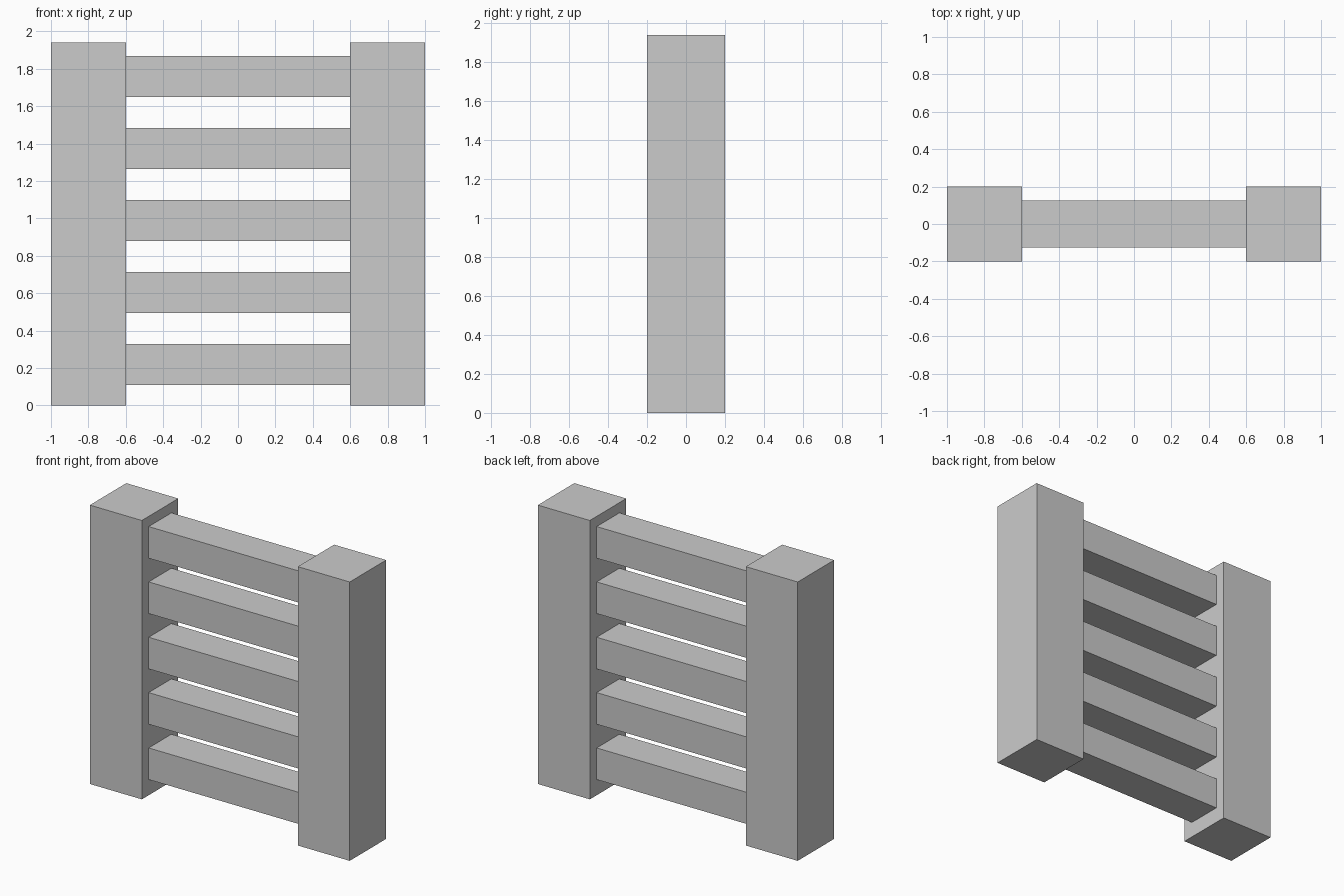
import bpy

if "Cube" in bpy.data.objects:
    bpy.data.objects.remove(bpy.data.objects["Cube"])


def box(name, center, size):
    bpy.ops.mesh.primitive_cube_add(size=1, location=center)
    obj = bpy.context.object
    obj.name = name
    obj.scale = size
    bpy.ops.object.transform_apply(location=False, rotation=False, scale=True)
    return obj


HEIGHT = 1.94
POST = 0.4

# Two square upright posts
for side, label in ((-1, "left"), (1, "right")):
    box(f"{label}_post", (side * 0.8, 0, HEIGHT / 2), (POST, POST, HEIGHT))

# Five evenly spaced rails between the posts
for i in range(5):
    box(f"rail_{i + 1}", (0, 0, 0.219 + 0.385 * i), (1.2, 0.25, 0.22))
